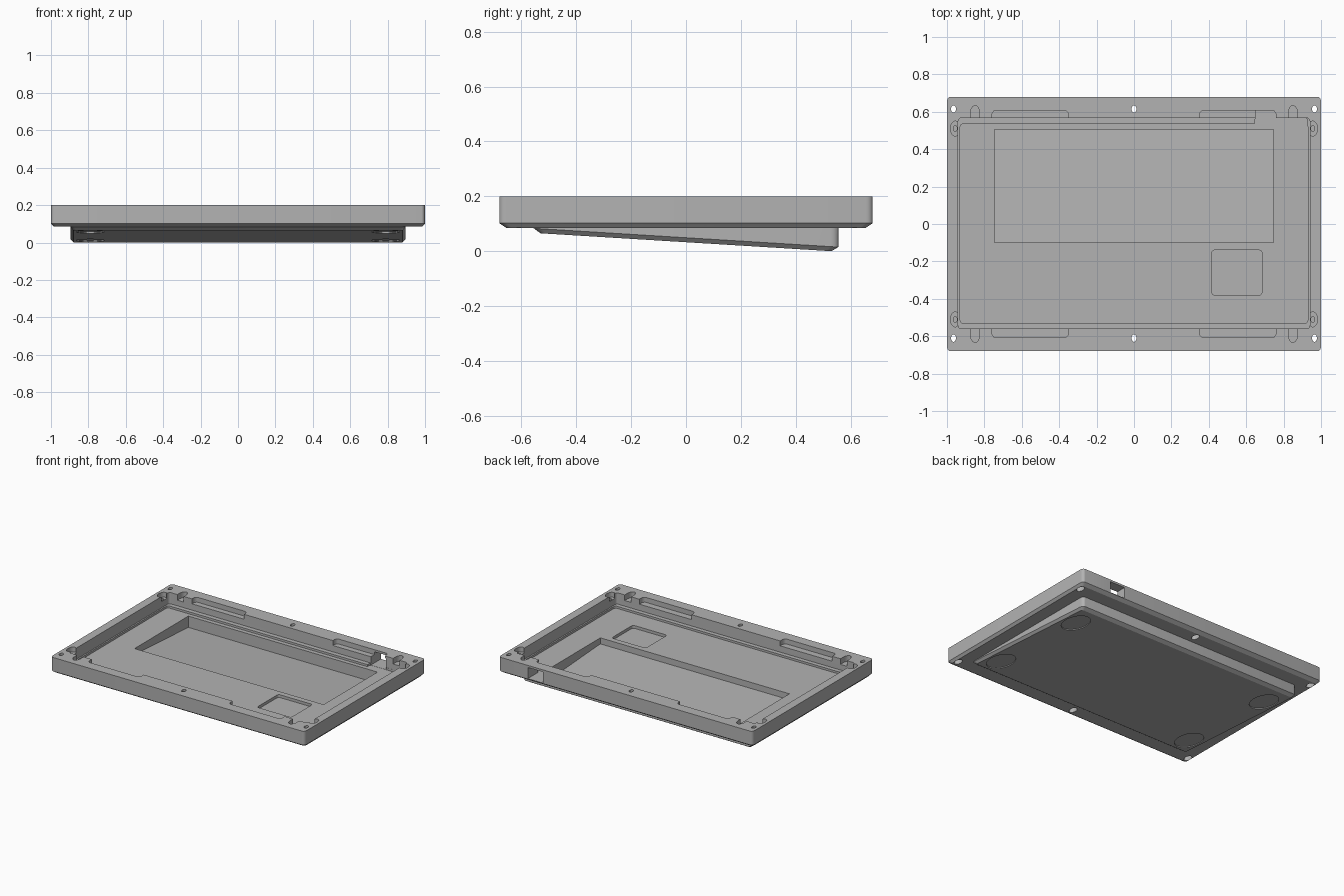
import bpy, bmesh, math

if "Cube" in bpy.data.objects:
    bpy.data.objects.remove(bpy.data.objects["Cube"], do_unlink=True)

grey = bpy.data.materials.new("plain grey")
grey.use_nodes = True
grey.diffuse_color = (0.45, 0.45, 0.45, 1)
grey.node_tree.nodes["Principled BSDF"].inputs["Base Color"].default_value = grey.diffuse_color

ABOVE = 0.3    # height clear of the rim
FLOOR = 0.105  # tray floor
SLOPE = 0.0615


def wedge_z(y, lift=0.0):
    """Height of the sloping underside."""
    return SLOPE * (0.53 - y) + lift


def rounded(x0, x1, y0, y1, rx=0.0, ry=None, steps=6):
    """Outline of a rectangle with elliptical corners."""
    ry = rx if ry is None else ry
    if rx == 0:
        return [(x1, y1), (x0, y1), (x0, y0), (x1, y0)]
    centres = [(x1 - rx, y1 - ry), (x0 + rx, y1 - ry), (x0 + rx, y0 + ry), (x1 - rx, y0 + ry)]
    points = []
    for quarter, (cx, cy) in enumerate(centres):
        for i in range(steps + 1):
            a = math.pi / 2 * (quarter + i / steps)
            points.append((cx + rx * math.cos(a), cy + ry * math.sin(a)))
    return points


def ellipse(cx, cy, rx, ry, n=32):
    return [(cx + rx * math.cos(2 * math.pi * i / n), cy + ry * math.sin(2 * math.pi * i / n))
            for i in range(n)]


def loft(name, layers):
    """Closed solid through outlines; each height is a number or a function of y."""
    bm = bmesh.new()
    rings = [[bm.verts.new((x, y, z(y) if callable(z) else z)) for x, y in outline]
             for outline, z in layers]
    n = len(rings[0])
    for low, high in zip(rings, rings[1:]):
        for i in range(n):
            j = (i + 1) % n
            bm.faces.new((low[i], low[j], high[j], high[i]))
    bm.faces.new(rings[0][::-1])
    bm.faces.new(rings[-1])
    bmesh.ops.recalc_face_normals(bm, faces=bm.faces)
    mesh = bpy.data.meshes.new(name)
    bm.to_mesh(mesh)
    bm.free()
    mesh.materials.append(grey)
    obj = bpy.data.objects.new(name, mesh)
    bpy.context.collection.objects.link(obj)
    return obj


def combine(tool, operation):
    mod = tray.modifiers.new("combine", "BOOLEAN")
    mod.operation = operation
    mod.solver = "EXACT"
    mod.object = tool
    bpy.context.view_layer.objects.active = tray
    bpy.ops.object.modifier_apply(modifier=mod.name)
    bpy.data.objects.remove(tool, do_unlink=True)


def cut(outline, bottom, top=ABOVE):
    combine(loft("cutter", [(outline, bottom), (outline, top)]), "DIFFERENCE")


# Outer shell with a chamfered lower edge
shell = rounded(-1, 1, -0.68, 0.68, 0.02, 0.025)
tray = loft("case_tray", [
    (rounded(-0.985, 0.985, -0.655, 0.655, 0.015, 0.02), 0.085),
    (shell, 0.102), (shell, 0.2)])

# Sloping base wedge with a chamfered lower edge
base = rounded(-0.895, 0.895, -0.555, 0.555, 0.02, 0.03)
combine(loft("base_wedge", [
    (rounded(-0.88, 0.88, -0.53, 0.53, 0.015, 0.02), wedge_z),
    (base, lambda y: min(wedge_z(y, 0.0165), 0.088)),
    (base, 0.095)]), "UNION")

# Main cavity, lower floor and the floor extension at the port
cut(rounded(-0.94, 0.94, -0.56, 0.567, 0.015, 0.02), 0.12)
cut(rounded(-0.93, 0.93, -0.53, 0.535, 0.015, 0.02), FLOOR)
cut(rounded(0.645, 0.928, 0.5, 0.566, 0.01, 0.015), FLOOR)

# Deep sloped pocket and the small square recess
cut(rounded(-0.745, 0.745, -0.1, 0.505), lambda y: wedge_z(y, 0.023))
cut(rounded(0.415, 0.685, -0.38, -0.14, 0.015, 0.02), 0.085)

# Clip recesses and rounded slots in the front and back rims
for side in (-1, 1):
    for end in (-1, 1):
        x0, x1 = sorted((side * 0.35, side * 0.76))
        y0, y1 = sorted((end * 0.5, end * 0.607))
        cut(rounded(x0, x1, y0, y1, 0.02, 0.03), 0.165)
        slot = sorted((end * 0.5, end * 0.633))
        cut(rounded(side * 0.85 - 0.025, side * 0.85 + 0.025, *slot, 0.0245, 0.045), 0.16)
        # Screw seats beside the cavity
        cut(ellipse(side * 0.956, end * 0.51, 0.025, 0.04), 0.165)
        cut(ellipse(side * 0.956, end * 0.51, 0.01, 0.016, 16), 0.13)

# Through holes with wider seats underneath
for x in (-0.965, 0, 0.965):
    for y in (-0.61, 0.615):
        cut(ellipse(x, y, 0.013, 0.02, 20), 0.05)
        cut(ellipse(x, y, 0.021, 0.033), 0.05, 0.12)

# Cable port through the back wall
cut(rounded(0.65, 0.77, 0.55, 0.75), FLOOR + 0.001, 0.185)

# Shallow round foot seats on the underside
for x in (-0.79, 0.79):
    for y in (-0.39, 0.36):
        cut(ellipse(x, y, 0.075, 0.118, 40), -0.1, lambda v: wedge_z(v, 0.006))

# Crisp edges with smooth curves
bpy.ops.object.select_all(action="DESELECT")
tray.select_set(True)
bpy.context.view_layer.objects.active = tray
bpy.ops.object.shade_smooth_by_angle(angle=math.radians(30))
